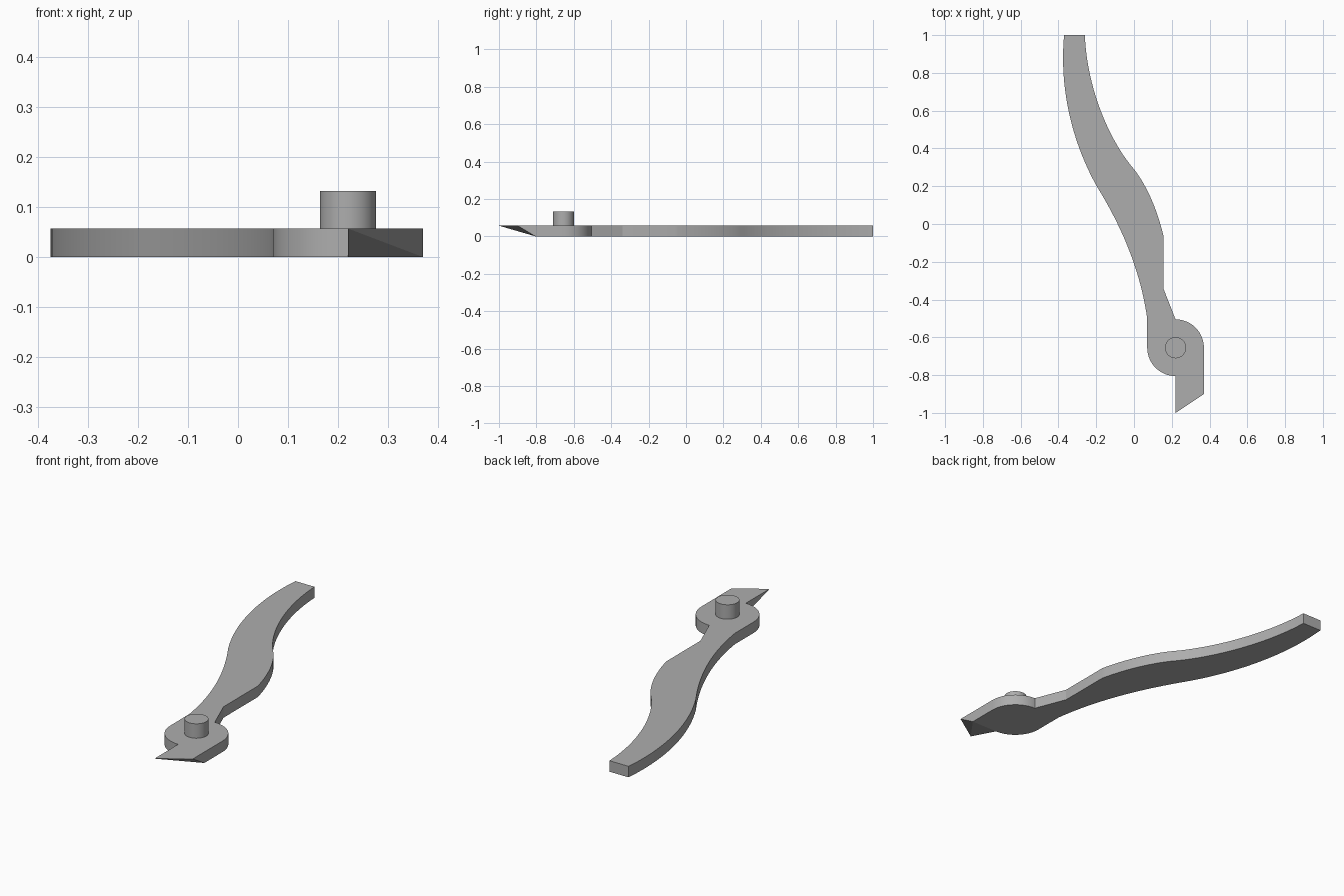
import bpy, bmesh
from math import radians, sin, cos
from mathutils import Vector
from mathutils.geometry import interpolate_bezier

cube = bpy.data.objects.get("Cube")
if cube:
    bpy.data.objects.remove(cube, do_unlink=True)

THICK = 0.057
PIN_TOP = 0.132
HUB = Vector((0.22, -0.655))
HUB_R = 0.15

grey = bpy.data.materials.new("plain grey")
grey.use_nodes = True
grey.diffuse_color = (0.42, 0.42, 0.42, 1)
grey.node_tree.nodes["Principled BSDF"].inputs["Base Color"].default_value = grey.diffuse_color


def curve(*points):
    """Smooth edge: start, two handles, end."""
    return [p.to_2d() for p in interpolate_bezier(*[Vector((x, y, 0)) for x, y in points], 24)]


def arc(start, end, steps=16):
    """Part of the round hub, angles in degrees."""
    angles = [radians(start + (end - start) * i / steps) for i in range(steps + 1)]
    return [HUB + HUB_R * Vector((cos(a), sin(a))) for a in angles]


def finish(bm, name):
    bmesh.ops.recalc_face_normals(bm, faces=bm.faces)
    mesh = bpy.data.meshes.new(name)
    bm.to_mesh(mesh)
    bm.free()
    mesh.materials.append(grey)
    obj = bpy.data.objects.new(name, mesh)
    bpy.context.collection.objects.link(obj)
    bpy.ops.object.select_all(action="DESELECT")
    obj.select_set(True)
    bpy.context.view_layer.objects.active = obj
    bpy.ops.object.shade_smooth_by_angle(angle=radians(14))
    return obj


# Lever outline, counter-clockwise from the right root of the beak
outline = [Vector((HUB.x + HUB_R, HUB.y - HUB_R))]
outline += arc(0, 90)
outline += [Vector((0.155, -0.34))]
outline += curve((0.155, -0.06), (0.125, 0.07), (0.07, 0.20), (0, 0.29))
outline += curve((0, 0.29), (-0.13, 0.44), (-0.25, 0.72), (-0.26, 1))[1:]
outline += curve((-0.37, 1), (-0.395, 0.73), (-0.335, 0.45), (-0.2, 0.205))
outline += curve((-0.2, 0.205), (-0.08, 0.01), (0.03, -0.22), (0.07, -0.5))[1:]
outline += arc(180, 270)

# Flat lever with hub
bm = bmesh.new()
low = [bm.verts.new((p.x, p.y, 0)) for p in outline]
high = [bm.verts.new((p.x, p.y, THICK)) for p in outline]
for i in range(len(outline) - 1):
    bm.faces.new((low[i], low[i + 1], high[i + 1], high[i]))
bm.faces.new(low)

# Beak, sharpened from below
tip = bm.verts.new((HUB.x, -1, THICK))
corner = bm.verts.new((HUB.x + HUB_R, -0.9, THICK))
bm.faces.new(high + [tip, corner])
for face in ((high[-1], low[-1], tip), (low[0], high[0], corner),
             (low[-1], low[0], tip), (tip, low[0], corner)):
    bm.faces.new(face)
finish(bm, "lever")

# Pivot pin standing on the hub
bm = bmesh.new()
bmesh.ops.create_cone(bm, cap_ends=True, segments=48, radius1=0.056, radius2=0.056,
                      depth=PIN_TOP - THICK)
bmesh.ops.translate(bm, verts=bm.verts, vec=(HUB.x, HUB.y, (PIN_TOP + THICK) / 2))
finish(bm, "pivot_pin")
